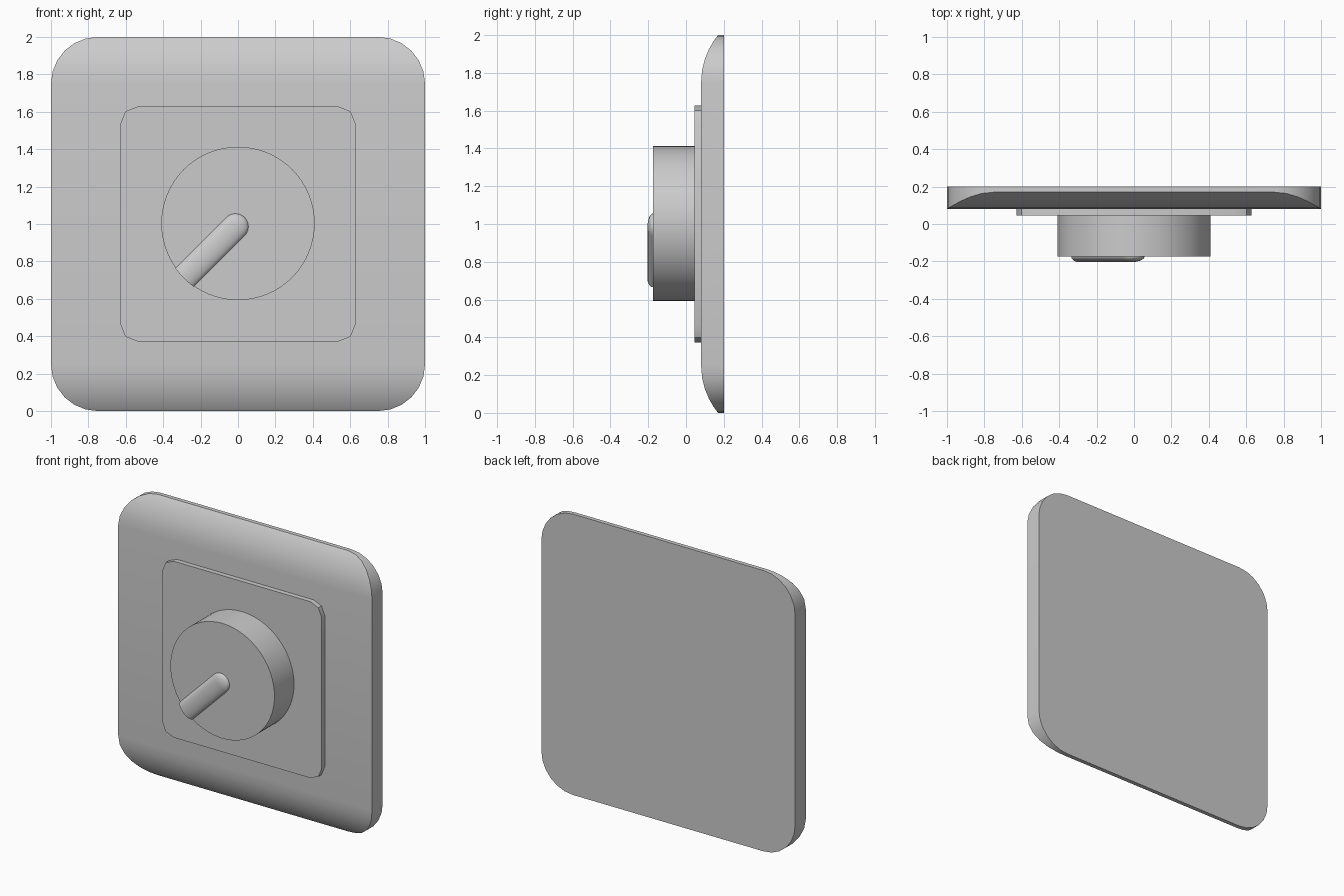
import bpy, bmesh
from math import sin, cos, pi, sqrt, radians

if "Cube" in bpy.data.objects:
    bpy.data.objects.remove(bpy.data.objects["Cube"])


def finish(bm, name):
    bmesh.ops.remove_doubles(bm, verts=bm.verts, dist=1e-5)
    bmesh.ops.recalc_face_normals(bm, faces=bm.faces)
    me = bpy.data.meshes.new(name)
    bm.to_mesh(me)
    bm.free()
    ob = bpy.data.objects.new(name, me)
    bpy.context.collection.objects.link(ob)
    bpy.ops.object.select_all(action='DESELECT')
    ob.select_set(True)
    bpy.context.view_layer.objects.active = ob
    bpy.ops.object.shade_smooth_by_angle(angle=radians(30))
    return ob


def loft(name, loops):
    """Bridge closed loops of points and cap both ends."""
    bm = bmesh.new()
    rings = [[bm.verts.new(p) for p in loop] for loop in loops]
    n = len(rings[0])
    for a, b in zip(rings, rings[1:]):
        for i in range(n):
            j = (i + 1) % n
            bm.faces.new((a[i], a[j], b[j], b[i]))
    bm.faces.new(rings[0])
    bm.faces.new(rings[-1])
    return finish(bm, name)


def rounded_square(half, r, seg, y):
    pts = []
    for k in range(4):
        cx = (half - r) * (1 if k in (0, 3) else -1)
        cz = (half - r) * (1 if k < 2 else -1)
        for i in range(seg + 1):
            a = (k + i / seg) * pi / 2
            pts.append((cx + r * cos(a), y, 1 + cz + r * sin(a)))
    return pts


# wall plate: rounded square whose front curves back at top and bottom
R, ARC, SEG = 0.25, 0.392, 6
angles = [i * pi / 2 / SEG for i in range(SEG + 1)]
rows = []
for side in (-1, 1):
    for a in (reversed(angles) if side < 0 else angles):
        d = R * sin(a)
        x = 0.75 + R * cos(a)
        y = 0.08 + ARC - sqrt(ARC ** 2 - d ** 2)
        z = 1 + side * (0.75 + d)
        rows.append([(-x, y, z), (x, y, z), (x, 0.2, z), (-x, 0.2, z)])
loft("wall_plate", rows)

# raised inner plate
loft("inner_plate", [rounded_square(0.628, 0.09, 2, y) for y in (0.045, 0.085)])

# round knob
N = 64
loft("knob", [[(0.41 * cos(2 * pi * i / N), y, 1.003 + 0.41 * sin(2 * pi * i / N))
               for i in range(N)] for y in (-0.175, 0.05)])

# pointer: low half-round ridge from the knob centre to its rim, domed inner end
W, H, S = 0.07, 0.03, sqrt(0.5)


def pointer_section(scale, u=None):
    pts = []
    for i in range(13):
        b = pi * i / 12
        s = W * scale * cos(b)
        d = sqrt(0.41 ** 2 - s * s) if u is None else u
        pts.append(((s - d) * S, -0.174 - H * scale * sin(b), 1 - (s + d) * S))
    return pts


sections = [pointer_section(1)]
for i in range(7):
    a = i * pi / 12
    sections.append(pointer_section(max(cos(a), 0.02), 0.02 - W * sin(a)))
loft("pointer", sections)
